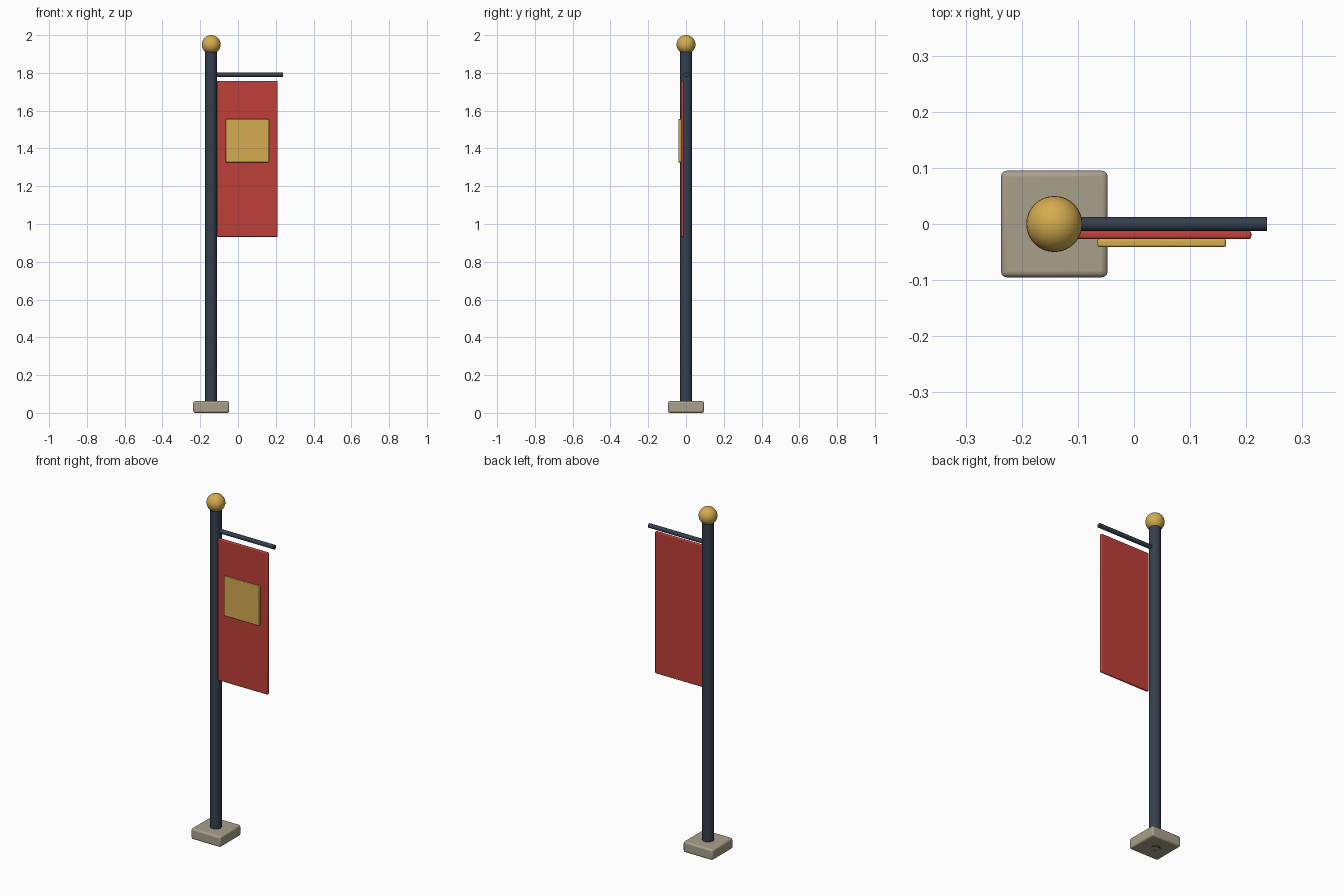
import bpy
from math import pi, radians

if "Cube" in bpy.data.objects:
    bpy.data.objects.remove(bpy.data.objects["Cube"])

POLE_X = -0.142


def paint(name, color):
    mat = bpy.data.materials.new(name)
    mat.diffuse_color = (*color, 1)
    mat.use_nodes = True
    mat.node_tree.nodes["Principled BSDF"].inputs["Base Color"].default_value = mat.diffuse_color
    return mat


STONE = paint("stone", (0.40, 0.35, 0.26))
METAL = paint("dark_metal", (0.035, 0.05, 0.075))
GOLD = paint("gold", (0.66, 0.41, 0.08))
CLOTH = paint("red_cloth", (0.52, 0.05, 0.04))


def finish(name, mat):
    ob = bpy.context.object
    ob.name = name
    ob.data.materials.append(mat)
    bpy.ops.object.shade_smooth_by_angle(angle=radians(35))
    return ob


def box(name, mat, x, y, z, bevel):
    """Bevelled box from (min, max) ranges."""
    ranges = (x, y, z)
    bpy.ops.mesh.primitive_cube_add(size=1, location=[(a + b) / 2 for a, b in ranges])
    bpy.context.object.scale = [b - a for a, b in ranges]
    bpy.ops.object.transform_apply(location=False, rotation=False, scale=True)
    ob = finish(name, mat)
    mod = ob.modifiers.new("soft_edges", 'BEVEL')
    mod.width = bevel
    mod.segments = 3


def rod(name, mat, radius, length, center, rotation=(0, 0, 0), sides=32):
    bpy.ops.mesh.primitive_cylinder_add(vertices=sides, radius=radius, depth=length,
                                        location=center, rotation=rotation)
    finish(name, mat)


# Foot plate
box("base", STONE, (POLE_X - 0.095, POLE_X + 0.095), (-0.095, 0.095), (0, 0.062), 0.01)

# Upright pole and ball on top
rod("pole", METAL, 0.0315, 1.93, (POLE_X, 0, 0.965))
bpy.ops.mesh.primitive_uv_sphere_add(segments=32, ring_count=16, radius=0.05,
                                     location=(POLE_X, 0, 1.95))
finish("finial", GOLD)

# Horizontal arm, starting inside the pole
rod("arm", METAL, 0.0125, 0.237 - POLE_X, ((0.237 + POLE_X) / 2, 0, 1.79), (0, pi / 2, 0), 20)

# Hanging cloth and the raised square panel on its front
box("banner", CLOTH, (-0.112, 0.209), (-0.027, -0.012), (0.932, 1.758), 0.005)
box("banner_panel", GOLD, (-0.065, 0.164), (-0.041, -0.026), (1.326, 1.555), 0.004)
